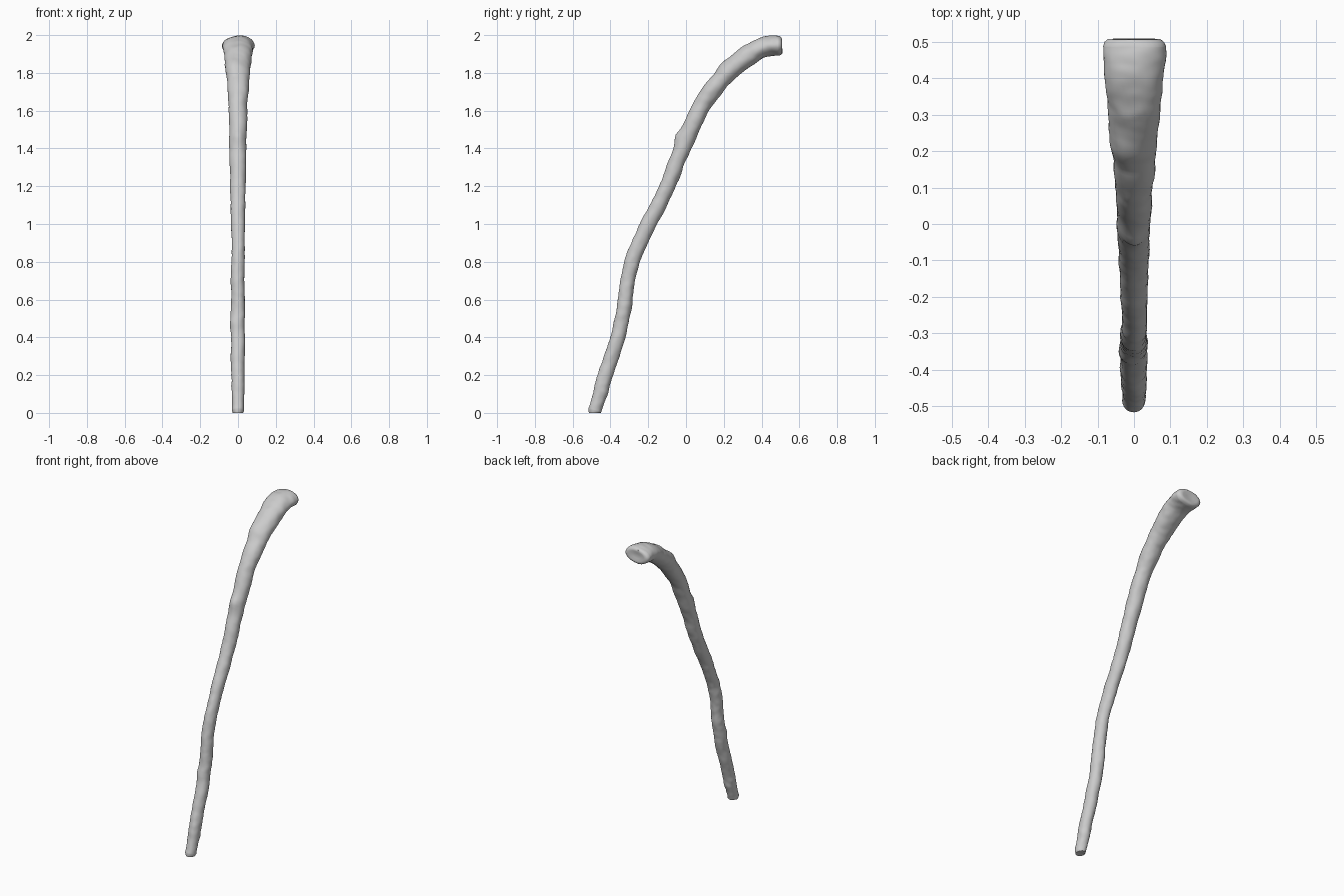
import bpy, bmesh, math
from mathutils import Vector, noise

if "Cube" in bpy.data.objects:
    bpy.data.objects.remove(bpy.data.objects["Cube"])

# Centreline stations: y, z, half width across x, half thickness
STATIONS = [
    (-0.485, 0.008, 0.033, 0.035), (-0.457, 0.10, 0.034, 0.037),
    (-0.428, 0.20, 0.035, 0.039), (-0.360, 0.40, 0.037, 0.039),
    (-0.328, 0.55, 0.036, 0.038), (-0.312, 0.68, 0.037, 0.039),
    (-0.280, 0.82, 0.035, 0.040), (-0.198, 1.00, 0.036, 0.041),
    (-0.098, 1.20, 0.041, 0.042), (-0.020, 1.40, 0.045, 0.044),
    (0.070, 1.60, 0.049, 0.046), (0.140, 1.71, 0.054, 0.049),
    (0.225, 1.805, 0.062, 0.051), (0.310, 1.88, 0.072, 0.054),
    (0.390, 1.930, 0.079, 0.053), (0.450, 1.943, 0.085, 0.052),
    (0.488, 1.945, 0.087, 0.051),
]
# Knots: centre, spread, height
KNOTS = [
    (Vector((0.0, -0.055, 1.47)), 0.035, 0.020),
    (Vector((-0.04, 0.19, 1.84)), 0.045, 0.012),
    (Vector((0.03, 0.47, 1.98)), 0.045, 0.006),
    (Vector((-0.03, -0.37, 0.49)), 0.04, 0.006),
]
SIDES, STEPS = 32, 12


def spline(p0, p1, p2, p3, t):
    return [0.5 * (2 * b + (c - a) * t + (2 * a - 5 * b + 4 * c - d) * t * t
                   + (3 * b - a - 3 * c + d) * t ** 3)
            for a, b, c, d in zip(p0, p1, p2, p3)]


def sample_path():
    n, out = len(STATIONS), []
    for i in range(n - 1):
        quad = [STATIONS[min(max(i + k, 0), n - 1)] for k in (-1, 0, 1, 2)]
        out += [spline(*quad, s / STEPS) for s in range(STEPS)]
    return out + [list(STATIONS[-1])]


def make_ring(bm, centre, normal, hw, ht):
    ring = []
    for j in range(SIDES):
        a = 2 * math.pi * j / SIDES
        radial = Vector((math.cos(a) * hw, 0, 0)) + normal * (math.sin(a) * ht)
        p = centre + radial
        # Bark unevenness: broad swellings plus finer ripples
        bump = 0.005 * noise.noise(p * 11) + 0.0025 * noise.noise(p * 32)
        for c, spread, height in KNOTS:
            bump += height * math.exp(-((p - c).length / spread) ** 2)
        ring.append(bm.verts.new(p + radial.normalized() * bump))
    return ring


# Bent branch: rings swept along the path
path = sample_path()
bm = bmesh.new()
rings = []
for i, (y, z, hw, ht) in enumerate(path):
    a, b = path[max(i - 1, 0)], path[min(i + 1, len(path) - 1)]
    tangent = Vector((0, b[0] - a[0], b[1] - a[1])).normalized()
    normal = Vector((0, -tangent.z, tangent.y))
    centre = Vector((0, y, z))
    # Rounded lower tip
    if i == 0:
        for push, k in ((0.004, 0.55), (0.001, 0.85)):
            rings.append(make_ring(bm, Vector((0, y, push)), Vector((0, -1, 0)), hw * k, ht * k))
        continue
    rings.append(make_ring(bm, centre, normal, hw, ht))
# Rounded, slightly dished handle end
for push, k in ((0.012, 0.95), (0.020, 0.83), (0.021, 0.6), (0.016, 0.3)):
    rings.append(make_ring(bm, centre + tangent * push, normal, hw * k, ht * k))

for r0, r1 in zip(rings, rings[1:]):
    for j in range(SIDES):
        k = (j + 1) % SIDES
        bm.faces.new((r0[j], r0[k], r1[k], r1[j]))
bm.faces.new(rings[0])
bm.faces.new(rings[-1])
bmesh.ops.recalc_face_normals(bm, faces=bm.faces)

# Stand the stick on the ground
low = min(v.co.z for v in bm.verts)
for v in bm.verts:
    v.co.z -= low

mesh = bpy.data.meshes.new("walking_stick")
bm.to_mesh(mesh)
bm.free()
stick = bpy.data.objects.new("walking_stick", mesh)
bpy.context.collection.objects.link(stick)
bpy.context.view_layer.objects.active = stick
stick.select_set(True)
bpy.ops.object.shade_smooth_by_angle(angle=math.radians(50))
